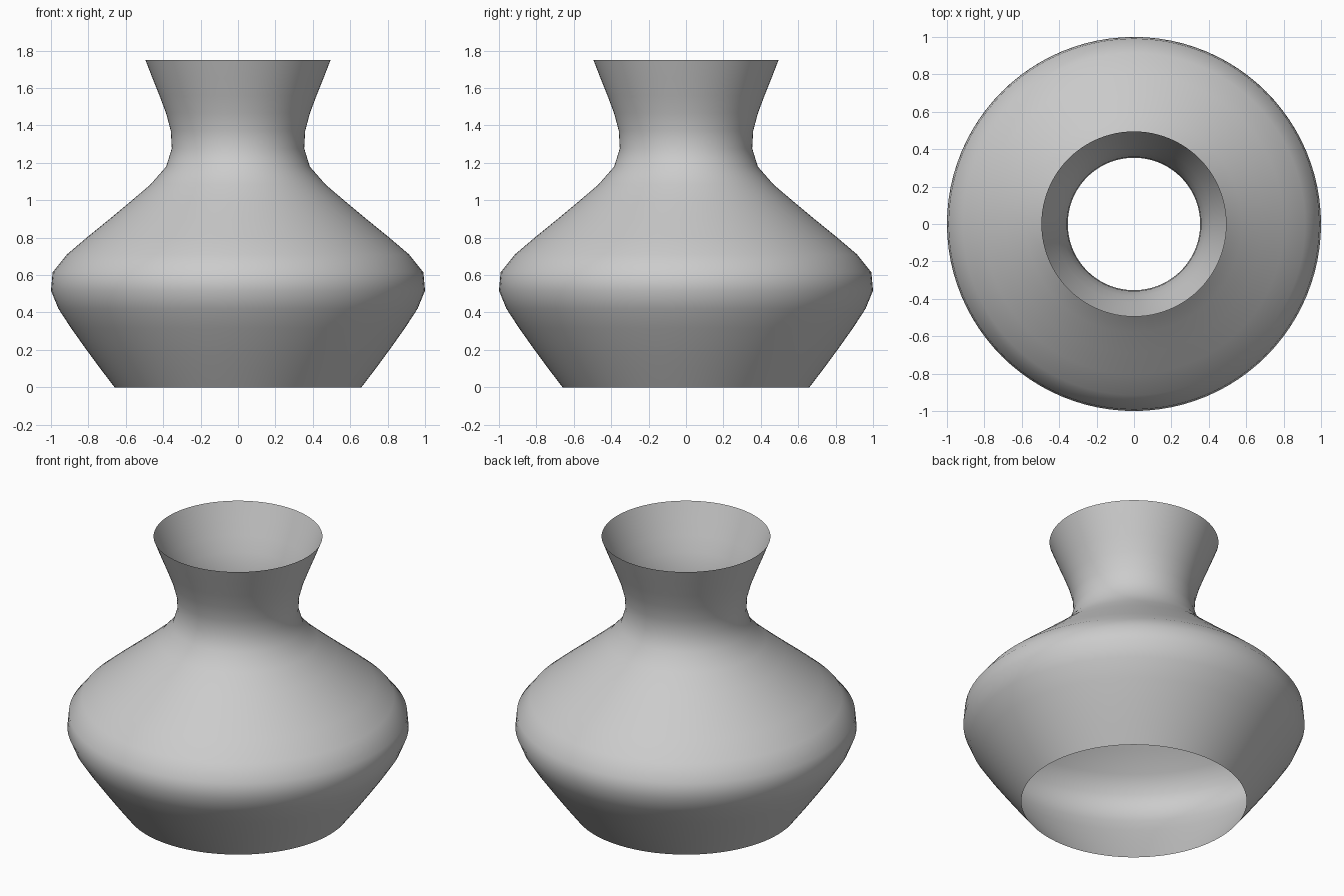
import bpy, bmesh
from math import pi

if "Cube" in bpy.data.objects:
    bpy.data.objects.remove(bpy.data.objects["Cube"])

# Vase wall profile: radius and height from open foot to open rim
profile = [(0.66, 0), (0.74, 0.105), (0.817, 0.21), (0.893, 0.317), (0.96, 0.42),
           (1.0, 0.517), (0.991, 0.615), (0.915, 0.71), (0.802, 0.806),
           (0.69, 0.897), (0.578, 0.99), (0.467, 1.085), (0.384, 1.18),
           (0.354, 1.277), (0.359, 1.37), (0.385, 1.467), (0.42, 1.56),
           (0.457, 1.652), (0.495, 1.75)]

# Thin open shell, lathed around z
bm = bmesh.new()
verts = [bm.verts.new((r, 0, z)) for r, z in profile]
edges = [bm.edges.new(pair) for pair in zip(verts, verts[1:])]
bmesh.ops.spin(bm, geom=verts + edges, cent=(0, 0, 0), axis=(0, 0, 1),
               angle=2 * pi, steps=96, use_merge=False)
bmesh.ops.remove_doubles(bm, verts=bm.verts[:], dist=1e-4)
bmesh.ops.recalc_face_normals(bm, faces=bm.faces[:])
if sum(f.normal.dot(f.calc_center_median()) for f in bm.faces) < 0:
    bmesh.ops.reverse_faces(bm, faces=bm.faces[:])
for face in bm.faces:
    face.smooth = True

mesh = bpy.data.meshes.new("vase_body")
bm.to_mesh(mesh)
bm.free()
vase = bpy.data.objects.new("vase_body", mesh)
bpy.context.collection.objects.link(vase)
